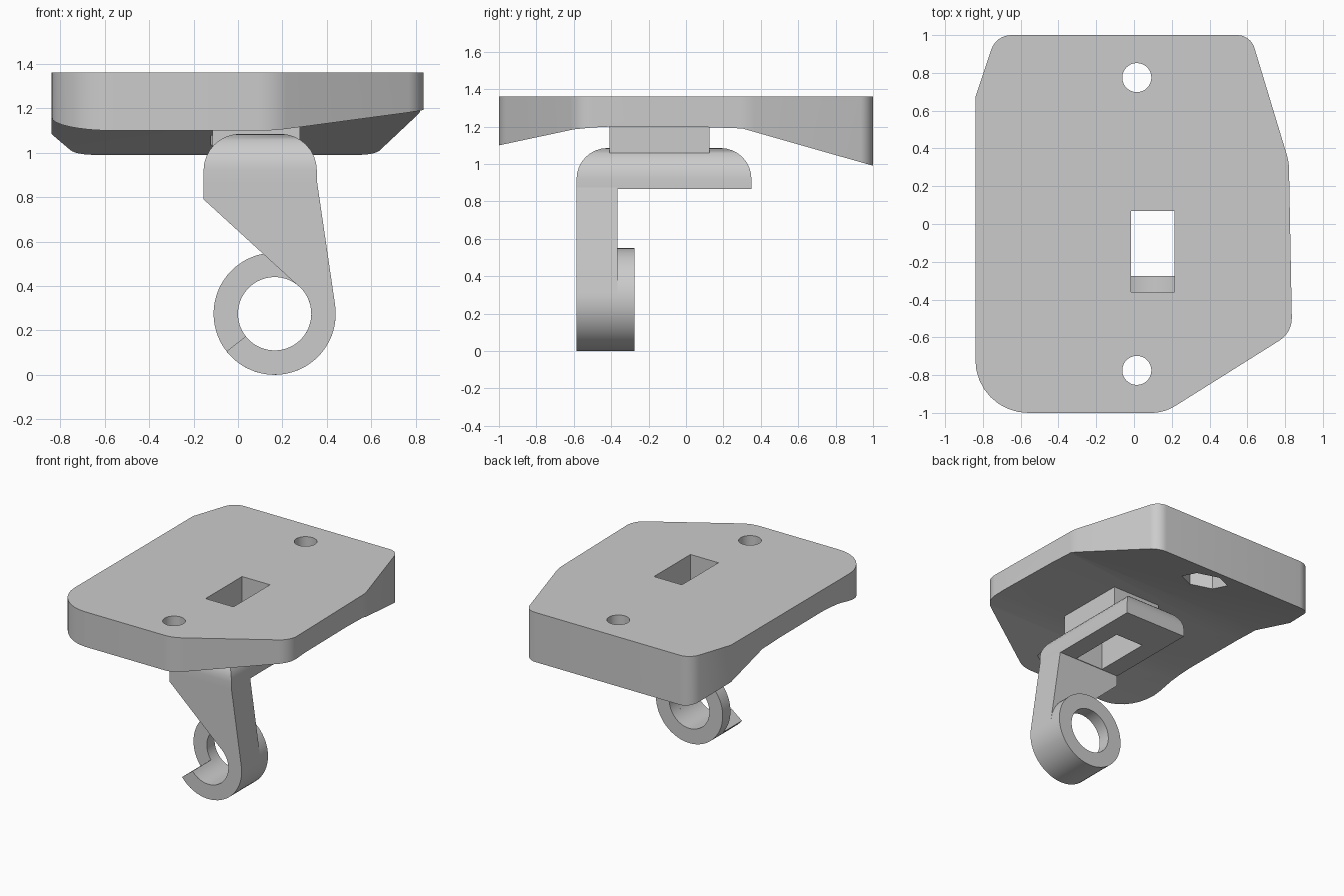
import bpy, bmesh
from math import cos, sin, radians
from mathutils import Vector

if "Cube" in bpy.data.objects:
    bpy.data.objects.remove(bpy.data.objects["Cube"])

grey = bpy.data.materials.new("plain grey")
grey.use_nodes = True
grey.diffuse_color = (0.6, 0.6, 0.6, 1)
grey.node_tree.nodes["Principled BSDF"].inputs["Base Color"].default_value = (0.6, 0.6, 0.6, 1)


def make(name, bm):
    bmesh.ops.recalc_face_normals(bm, faces=bm.faces)
    mesh = bpy.data.meshes.new(name)
    bm.to_mesh(mesh)
    bm.free()
    mesh.materials.append(grey)
    obj = bpy.data.objects.new(name, mesh)
    bpy.context.collection.objects.link(obj)
    return obj


def prism(name, pts, axis, lo, hi):
    """Extrude a flat outline along one axis."""
    def place(p, d):
        co = list(p)
        co.insert("xyz".index(axis), d)
        return co
    bm = bmesh.new()
    face = bm.faces.new([bm.verts.new(place(p, lo)) for p in pts])
    ext = bmesh.ops.extrude_face_region(bm, geom=[face])
    move = Vector(place((0, 0), hi - lo))
    bmesh.ops.translate(bm, vec=move, verts=[g for g in ext["geom"] if isinstance(g, bmesh.types.BMVert)])
    return make(name, bm)


def box(name, x0, x1, y0, y1, z0, z1):
    return prism(name, [(x0, y0), (x1, y0), (x1, y1), (x0, y1)], "z", z0, z1)


def arc(cx, cy, r, a0, a1, n):
    angles = [radians(a0 + (a1 - a0) * i / n) for i in range(n + 1)]
    return [(cx + r * cos(a), cy + r * sin(a)) for a in angles]


def circle(cx, cy, r, n, start=0):
    return arc(cx, cy, r, start, start + 360, n)[:-1]


def rounded(corners):
    """Outline whose corners (x, y, tangent length) become arcs."""
    out = []
    for i, (x, y, t) in enumerate(corners):
        p = Vector((x, y, 0))
        u = (Vector((*corners[i - 1][:2], 0)) - p).normalized()
        v = (Vector((*corners[(i + 1) % len(corners)][:2], 0)) - p).normalized()
        if not t:
            out.append((x, y))
            continue
        mid = (u + v).normalized()
        c = p + mid * (t / mid.dot(u))
        a, b = p + u * t - c, p + v * t - c
        r = a.length
        out += [tuple((c + a.normalized().slerp(b.normalized(), k / 8) * r)[:2]) for k in range(9)]
    return out


def carve(obj, cutter, operation="DIFFERENCE"):
    mod = obj.modifiers.new("carve", "BOOLEAN")
    mod.operation, mod.object, mod.solver = operation, cutter, "EXACT"
    bpy.context.view_layer.update()
    result = bpy.data.meshes.new_from_object(obj.evaluated_get(bpy.context.evaluated_depsgraph_get()))
    obj.modifiers.clear()
    obj.data = result
    bpy.data.objects.remove(cutter)


def slot(obj):
    carve(obj, box("slot_cutter", -0.015, 0.215, -0.36, 0.07, 0.5, 1.6))


# Top plate: rounded outline with a bottom that deepens towards both ends
outline = rounded([(-0.73, 1, 0.08), (-0.84, 0.67, 0), (-0.84, -1, 0.28), (0.16, -1, 0.07),
                   (0.837, -0.575, 0.08), (0.82, 0.33, 0.04), (0.617, 1, 0.07)])
plate = prism("top_plate", outline, "z", 0.8, 1.36)
underside = [(-1.1, 1.078), (-0.6, 1.185), (-0.5, 1.195), (-0.4, 1.2), (0.1, 1.197),
             (0.3, 1.19), (1.1, 0.962), (1.1, 0.7), (-1.1, 0.7)]
carve(plate, prism("underside_cutter", underside, "x", -1.2, 1.2))
slot(plate)

# Bolt holes with hexagonal nut pockets beneath
for y in (-0.775, 0.775):
    carve(plate, prism("bolt_cutter", circle(0.015, y, 0.077, 32), "z", 0.7, 1.6))
    carve(plate, prism("nut_cutter", circle(0.015, y, 0.158, 6, 30), "z", 0.7, 1.21))

# Neck block between plate and bracket
neck = box("neck_block", -0.115, 0.28, -0.41, 0.125, 1.0, 1.22)
slot(neck)

# Bracket head with rounded top edges
head = box("bracket_head", -0.155, 0.355, -0.585, 0.35, 0.865, 1.085)
bm = bmesh.new()
bm.from_mesh(head.data)
top_edges = [e for e in bm.edges if all(v.co.z > 1 for v in e.verts)]
bmesh.ops.bevel(bm, geom=top_edges, offset=0.165, segments=8, profile=0.5, affect="EDGES")
bm.to_mesh(head.data)
bm.free()
slot(head)

# Hanging arm ending in an open hook
cx, cz, outer, inner = 0.165, 0.275, 0.275, 0.165
hook = [(-0.155, 0.875), (-0.155, 0.79)]
hook += arc(cx, cz, inner, 54, -142, 28)
hook += arc(cx, cz, outer, -142, 8.4, 24)
hook += [(0.355, 0.875)]
arm = prism("hook_arm", hook, "y", -0.585, -0.365)

# Closed ring behind the hook
ring = prism("back_ring", circle(cx, cz, outer, 64), "y", -0.367, -0.275)
carve(ring, prism("ring_cutter", circle(cx, cz, inner, 64), "y", -0.7, 0))

for obj in (plate, neck, head, arm, ring):
    obj.data.shade_smooth()
    obj.data.set_sharp_from_angle(angle=radians(25))
